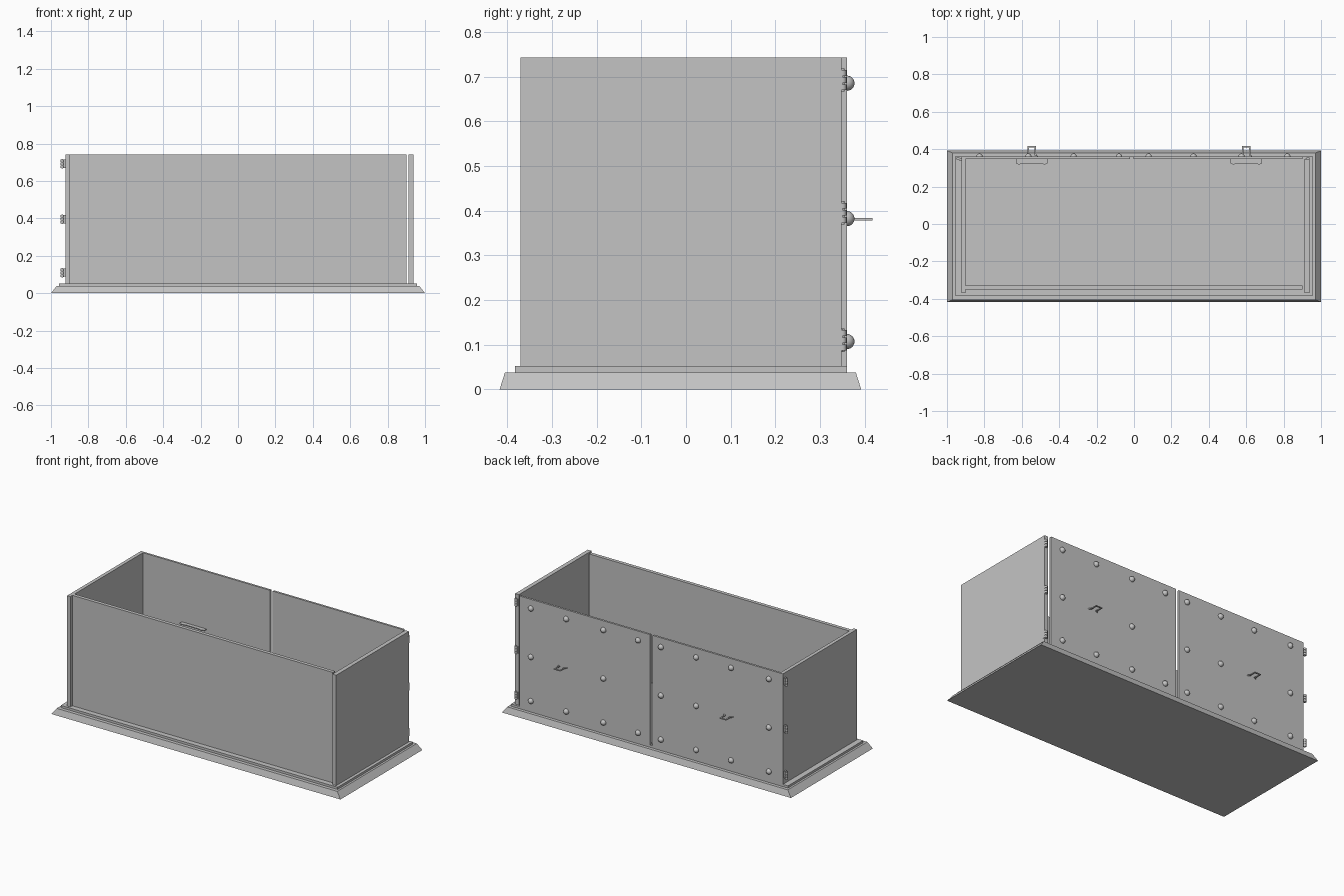
import bpy
import bmesh
from mathutils import Matrix

cube = bpy.data.objects.get("Cube")
if cube:
    bpy.data.objects.remove(cube, do_unlink=True)

grey = bpy.data.materials.new("plain_grey")
grey.use_nodes = True
COLOUR = (0.55, 0.55, 0.55, 1)
grey.diffuse_color = COLOUR
grey.node_tree.nodes["Principled BSDF"].inputs["Base Color"].default_value = COLOUR


def finish(name, bm):
    bmesh.ops.recalc_face_normals(bm, faces=bm.faces)
    mesh = bpy.data.meshes.new(name)
    bm.to_mesh(mesh)
    bm.free()
    mesh.materials.append(grey)
    obj = bpy.data.objects.new(name, mesh)
    bpy.context.collection.objects.link(obj)
    return obj


def box(name, x, y, z):
    bm = bmesh.new()
    corners = [bm.verts.new((a, b, c)) for a in x for b in y for c in z]
    bmesh.ops.convex_hull(bm, input=corners)
    bmesh.ops.dissolve_limit(bm, angle_limit=0.01, verts=bm.verts, edges=bm.edges)
    return finish(name, bm)


def flat_plate(name, outline, z, thickness):
    bm = bmesh.new()
    face = bm.faces.new([bm.verts.new((x, y, z)) for x, y in outline])
    top = bmesh.ops.extrude_face_region(bm, geom=[face])["geom"]
    moved = [v for v in top if isinstance(v, bmesh.types.BMVert)]
    bmesh.ops.translate(bm, verts=moved, vec=(0, 0, thickness))
    return finish(name, bm)


def smooth(obj):
    bpy.ops.object.select_all(action="DESELECT")
    obj.select_set(True)
    bpy.context.view_layer.objects.active = obj
    bpy.ops.object.shade_smooth_by_angle()


# Sloped base with a thin floor plate on it
bm = bmesh.new()
rings = []
for half_x, back, front, z in ((1, 0.392, -0.417, 0), (0.97, 0.38, -0.405, 0.038)):
    rings.append([bm.verts.new((x, y, z)) for x, y in
                  ((-half_x, front), (half_x, front), (half_x, back), (-half_x, back))])
bm.faces.new(rings[0])
bm.faces.new(rings[1])
for i in range(4):
    j = (i + 1) % 4
    bm.faces.new((rings[0][i], rings[0][j], rings[1][j], rings[1][i]))
finish("sloped_base", bm)
box("floor_plate", (-0.957, 0.957), (-0.383, 0.36), (0.038, 0.052))

# Walls and the two back doors
HEIGHT = (0.052, 0.742)
box("front_wall", (-0.9, 0.9), (-0.35, -0.328), HEIGHT)
box("right_wall", (-0.922, -0.9), (-0.37, 0.347), HEIGHT)
box("left_wall", (0.912, 0.938), (-0.37, 0.348), HEIGHT)
box("right_door", (-0.922, -0.022), (0.347, 0.36), HEIGHT)
box("left_door", (-0.003, 0.9), (0.347, 0.36), HEIGHT)

# Domed studs in three rows on the doors
COLUMNS = (-0.826, -0.565, -0.323, -0.08, 0.078, 0.318, 0.575, 0.82)
MIDDLE = (-0.826, -0.323, -0.08, 0.318, 0.82)
bm = bmesh.new()
for z, row in ((0.107, COLUMNS), (0.382, MIDDLE), (0.685, COLUMNS)):
    for x in row:
        bmesh.ops.create_uvsphere(bm, u_segments=20, v_segments=12, radius=0.017,
                                  matrix=Matrix.Translation((x, 0.36, z)))
# Keep only the outward halves
bmesh.ops.bisect_plane(bm, geom=bm.verts[:] + bm.edges[:] + bm.faces[:],
                       plane_co=(0, 0.359, 0), plane_no=(0, 1, 0), clear_inner=True)
smooth(finish("door_studs", bm))

# Barrel hinges, each with three knuckles and a leaf
for side, pin_x, leaf_x in (("right", -0.94, (-0.932, -0.92)),
                            ("left", 0.93, (0.916, 0.939))):
    bm = bmesh.new()
    for z in (0.11, 0.395, 0.692):
        for step in (-1, 0, 1):
            bmesh.ops.create_cone(bm, cap_ends=True, segments=16, radius1=0.009,
                                  radius2=0.009, depth=0.013,
                                  matrix=Matrix.Translation((pin_x, 0.35, z + step * 0.016)))
        bmesh.ops.create_cone(bm, cap_ends=True, segments=12, radius1=0.005,
                              radius2=0.005, depth=0.052,
                              matrix=Matrix.Translation((pin_x, 0.35, z)))
        box(side + "_hinge_leaf", leaf_x, (0.337, 0.35), (z - 0.022, z + 0.022))
    smooth(finish(side + "_hinge_barrels", bm))

# Flat pull handles: a loop outside, a grip plate inside
LOOP = [(-0.033, 0.36), (-0.015, 0.366), (-0.015, 0.409), (0.015, 0.409),
        (0.015, 0.366), (0.033, 0.36), (0.023, 0.375), (0.023, 0.417),
        (-0.023, 0.417), (-0.023, 0.375)]
GRIP = [(-0.085, 0.347), (-0.085, 0.325), (-0.07, 0.318), (-0.04, 0.324),
        (0.04, 0.324), (0.07, 0.318), (0.085, 0.325), (0.085, 0.347)]
for side, centre in (("right", -0.546), ("left", 0.6)):
    for part, outline in (("loop", LOOP), ("grip", GRIP)):
        flat_plate(side + "_handle_" + part,
                   [(centre + x, y) for x, y in outline], 0.378, 0.005)
